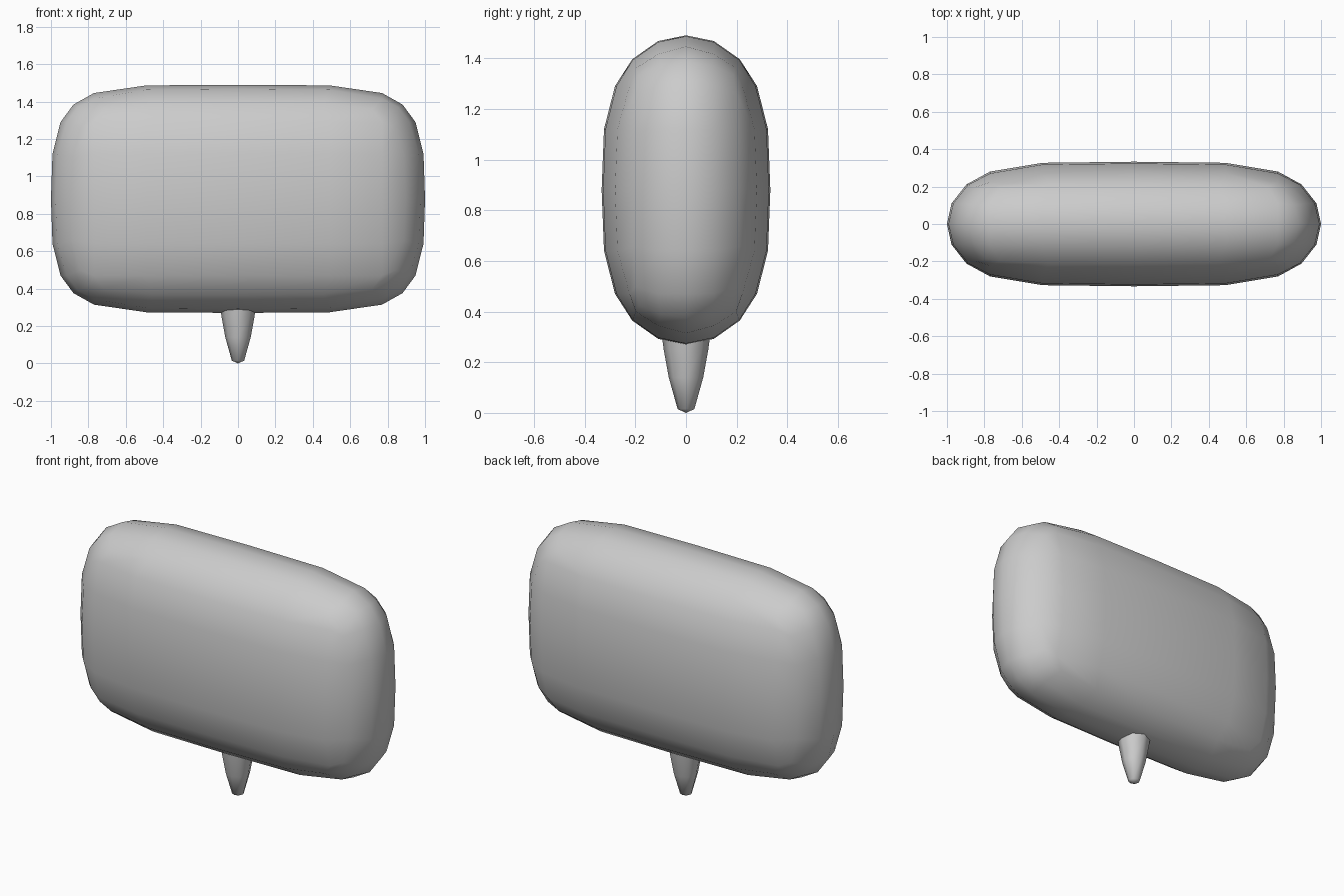
import bpy, bmesh, math
from itertools import product

if "Cube" in bpy.data.objects:
    bpy.data.objects.remove(bpy.data.objects["Cube"])

HALF = (1.0, 0.333, 0.61)      # half sizes of the rounded body
CENTRE_Z = 0.88
# lattice spacing from the middle outward on each axis
STEPS = ((0, .49, .77, .89), (0, .11, .21), (0, .24, .41, .51))


def add_object(name, bm):
    bmesh.ops.recalc_face_normals(bm, faces=bm.faces[:])
    for f in bm.faces:
        f.smooth = True
    me = bpy.data.meshes.new(name)
    bm.to_mesh(me)
    bm.free()
    ob = bpy.data.objects.new(name, me)
    bpy.context.collection.objects.link(ob)
    return ob


def shape(p):
    # below 1 inside the pillow shape, above 1 outside
    x, y, z = (abs(c) / h for c, h in zip(p, HALF))
    return x ** 4.7 + y ** 2 + z ** 3.1 - 0.3 * x ** 4 * z ** 3


def surface_point(idx):
    # slide the outermost coordinates until the point lies on the surface
    outer = [abs(i) == len(s) - 1 for i, s in zip(idx, STEPS)]
    base = [math.copysign(s[abs(i)], i) for i, s in zip(idx, STEPS)]
    if sum(outer) == 2:
        base = [b if o else b * 0.93 for b, o in zip(base, outer)]
    lo, hi = 0.0, 3.0
    for _ in range(40):
        k = (lo + hi) / 2
        p = [b * k if o else b for b, o in zip(base, outer)]
        if shape(p) < 1:
            lo = k
        else:
            hi = k
    return p[0], p[1], p[2] + CENTRE_Z


# Rounded slab body: a 6 x 4 x 6 box lattice wrapped onto the pillow shape
bm = bmesh.new()
verts = {}


def vert(idx):
    if idx not in verts:
        verts[idx] = bm.verts.new(surface_point(idx))
    return verts[idx]


for axis, side in product(range(3), (-1, 1)):
    a, b = (axis + 1) % 3, (axis + 2) % 3
    n = [len(s) - 1 for s in STEPS]
    for i, j in product(range(-n[a], n[a]), range(-n[b], n[b])):
        quad = []
        for di, dj in ((0, 0), (1, 0), (1, 1), (0, 1)):
            idx = [0, 0, 0]
            idx[axis], idx[a], idx[b] = side * n[axis], i + di, j + dj
            quad.append(vert(tuple(idx)))
        bm.faces.new(quad)
add_object("body", bm)

# Tapered peg under the body, its top buried inside
bm = bmesh.new()
SIDES = 8
rings = []
for r, z in ((.033, .015), (.068, .14), (.088, .25), (.096, .31)):
    rings.append([bm.verts.new((r * math.cos(t * math.tau / SIDES),
                                r * math.sin(t * math.tau / SIDES), z))
                  for t in range(SIDES)])
tip = bm.verts.new((0, 0, 0))
for t in range(SIDES):
    u = (t + 1) % SIDES
    bm.faces.new((tip, rings[0][u], rings[0][t]))
    for low, high in zip(rings, rings[1:]):
        bm.faces.new((low[t], low[u], high[u], high[t]))
bm.faces.new(rings[-1])
peg = add_object("peg", bm)
peg.data.polygons[-1].use_smooth = False
